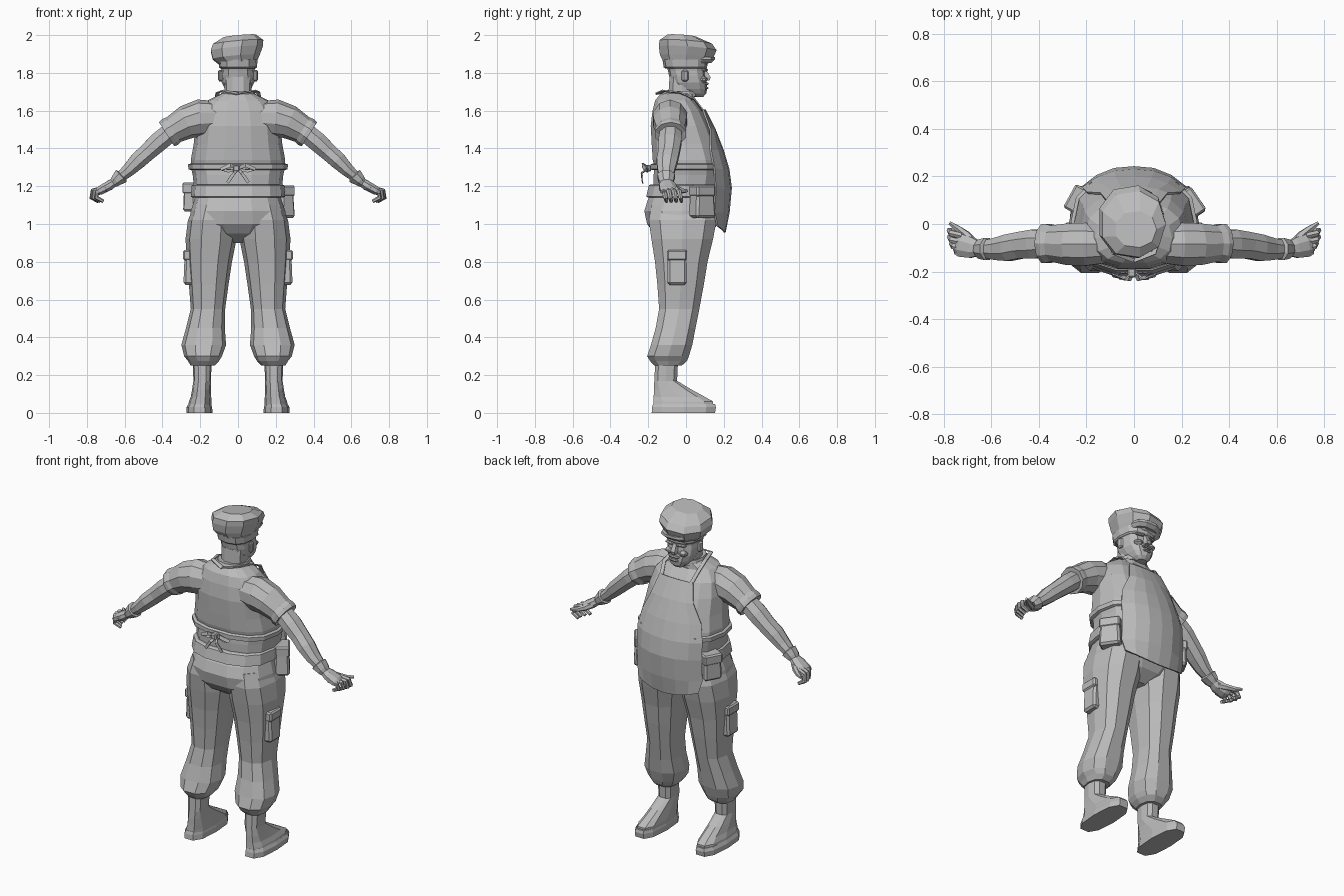
import bpy, bmesh, math
from mathutils import Vector, Matrix

GREY = bpy.data.materials.new("plain_grey")
GREY.diffuse_color = (0.5, 0.5, 0.5, 1)


def finish(name, bm, thick=0):
    bmesh.ops.recalc_face_normals(bm, faces=bm.faces)
    me = bpy.data.meshes.new(name)
    bm.to_mesh(me)
    bm.free()
    me.materials.append(GREY)
    ob = bpy.data.objects.new(name, me)
    bpy.context.collection.objects.link(ob)
    if thick:
        m = ob.modifiers.new("thickness", 'SOLIDIFY')
        m.thickness, m.offset = thick, 0
    return ob


def skin(name, rings):
    """Join closed rings of points into one capped body."""
    bm = bmesh.new()
    vs = [[bm.verts.new(p) for p in r] for r in rings]
    n = len(vs[0])
    for a, b in zip(vs, vs[1:]):
        for i in range(n):
            j = (i + 1) % n
            bm.faces.new((a[i], a[j], b[j], b[i]))
    bm.faces.new(vs[0])
    bm.faces.new(vs[-1])
    return finish(name, bm)


def loft(name, rows, n=12, p=2.5, side=1, tilt=(0, 0)):
    """Stack rounded cross-sections (z, x0, x1, y0, y1)."""
    rings = []
    for z, x0, x1, y0, y1 in rows:
        ring = []
        for i in range(n):
            a = 2 * math.pi * i / n
            c, s = math.cos(a), math.sin(a)
            x = (x0 + x1) / 2 + (x1 - x0) / 2 * math.copysign(abs(c) ** (2 / p), c)
            y = (y0 + y1) / 2 + (y1 - y0) / 2 * math.copysign(abs(s) ** (2 / p), s)
            ring.append((side * x, y, z + tilt[0] * x + tilt[1] * y))
        rings.append(ring)
    return skin(name, rings)


def sym(rows):
    """Expand (z, half width, y0, y1) into full cross-sections."""
    return [(z, -w, w, a, b) for z, w, a, b in rows]


def tube(name, rows, n=8, side=1, ref=(0, 1, 0)):
    """Sweep along (x, y, z, radius along ref, other radius)."""
    pts = [Vector((side * r[0], r[1], r[2])) for r in rows]
    rings = []
    for i, r in enumerate(rows):
        t = (pts[min(i + 1, len(pts) - 1)] - pts[max(i - 1, 0)]).normalized()
        u = Vector(ref)
        u = (u - t * u.dot(t)).normalized()
        v = t.cross(u)
        angs = [2 * math.pi * (k + 0.5) / n for k in range(n)]
        rings.append([pts[i] + u * r[3] * math.cos(a) + v * r[4] * math.sin(a) for a in angs])
    return skin(name, rings)


def block(name, loc, size, turn=0, lean=0, taper=1.0, bevel=0.012):
    bm = bmesh.new()
    bmesh.ops.create_cube(bm, size=1)
    for v in bm.verts:
        if v.co.z > 0:
            v.co.x *= taper
            v.co.y *= taper
    bmesh.ops.scale(bm, vec=size, verts=bm.verts)
    if bevel:
        bmesh.ops.bevel(bm, geom=bm.edges[:], offset=bevel, segments=1, affect='EDGES')
    m = Matrix.Translation(loc) @ Matrix.Rotation(turn, 4, 'Z') @ Matrix.Rotation(lean, 4, 'Y')
    bm.transform(m)
    return finish(name, bm)


# Shirt, trousers seat, belt and waist tie
loft("shirt", sym([(1.18, .215, -.16, .16), (1.21, .235, -.175, .19), (1.26, .24, -.175, .2),
                   (1.30, .25, -.17, .2), (1.34, .25, -.18, .195), (1.42, .235, -.185, .17),
                   (1.52, .225, -.19, .13), (1.60, .205, -.18, .09), (1.655, .16, -.165, .045),
                   (1.685, .1, -.14, .05), (1.70, .07, -.11, .05)]), 14)
loft("collar", sym([(1.675, .095, -.14, .06), (1.705, .085, -.125, .055), (1.70, .07, -.1, .04)]))
loft("trouser_seat", sym([(.90, .06, -.09, .07), (.95, .19, -.17, .14), (1.0, .26, -.21, .17),
                          (1.07, .25, -.225, .18), (1.13, .23, -.205, .175), (1.17, .22, -.18, .16)]), 14)
loft("belt", sym([(1.14, .24, -.205, .19), (1.145, .25, -.215, .195),
                  (1.205, .245, -.2, .195), (1.21, .235, -.19, .185)]), 14)
loft("waist_tie", sym([(1.285, .25, -.18, .2), (1.29, .262, -.192, .21),
                       (1.315, .265, -.192, .21), (1.32, .25, -.18, .2)]), 14)

# Bow at the back
block("bow_knot", (-.01, -.205, 1.295), (.035, .04, .035), bevel=.006)
for s in (-1, 1):
    tube("bow_loop", [(0, -.2, 1.295, .012, .004), (.04, -.23, 1.312, .016, .006),
                      (.09, -.215, 1.29, .014, .005), (.05, -.205, 1.28, .01, .004),
                      (0, -.2, 1.29, .01, .004)], 4, s, (0, 0, 1))
    tube("bow_tail", [(0, -.2, 1.29, .01, .005), (.02, -.235, 1.27, .011, .005),
                      (.055, -.23, 1.22, .012, .005)], 4, s, (1, 0, 0))

# Apron: curved sheet wrapped over the belly
bm = bmesh.new()
cols = (-1, -.72, -.38, 0, .38, .72, 1)
apron = [(1.605, .11, .1, .09), (1.5, .14, .152, .128), (1.39, .195, .195, .13),
         (1.29, .215, .225, .15), (1.19, .215, .238, .155), (1.06, .215, .226, .15),
         (.955, .2, .205, .165)]
grid = [[bm.verts.new((w * t, ye + (yc - ye) * (1 - abs(t) ** 2.5), z + .035 * t * t * (z < 1)))
         for t in cols] for z, w, yc, ye in apron]
for a, b in zip(grid, grid[1:]):
    for i in range(len(cols) - 1):
        bm.faces.new((a[i], a[i + 1], b[i + 1], b[i]))
finish("apron", bm, .01)

for s in (-1, 1):
    tube("apron_strap", [(.1, .09, 1.6, .014, .005), (.115, .045, 1.66, .014, .005),
                         (.108, -.03, 1.695, .014, .005), (.085, -.12, 1.705, .014, .005),
                         (.0, -.152, 1.69, .014, .005)], 4, s, (1, .2, .2))

    # Sleeve, bare arm and glove cuff
    tube("sleeve", [(.1, -.085, 1.565, .08, .085), (.2, -.085, 1.56, .095, .1),
                    (.27, -.085, 1.54, .092, .09), (.34, -.082, 1.5, .08, .075),
                    (.36, -.082, 1.487, .086, .08), (.378, -.082, 1.475, .085, .076),
                    (.374, -.082, 1.478, .06, .05)], 10, s)
    tube("arm", [(.34, -.08, 1.5, .06, .055), (.42, -.085, 1.435, .066, .056),
                 (.48, -.09, 1.38, .06, .05), (.53, -.1, 1.335, .06, .048),
                 (.58, -.105, 1.285, .05, .038), (.645, -.105, 1.23, .034, .026)], 8, s)
    tube("glove_cuff", [(.612, -.105, 1.26, .03, .03), (.618, -.105, 1.254, .05, .046),
                        (.645, -.105, 1.23, .044, .034), (.66, -.103, 1.215, .034, .026)], 8, s)

    # Hand with half-curled fingers and a thumb
    tube("palm", [(.645, -.105, 1.228, .03, .022), (.68, -.1, 1.205, .046, .028),
                  (.725, -.09, 1.18, .052, .026), (.745, -.085, 1.17, .045, .018)], 8, s)
    for k, (y, reach) in enumerate([(-.13, -.022), (-.105, -.006), (-.078, .003), (-.05, .004)]):
        r = .014
        tube("finger", [(.72 + reach, y, 1.185, r, r), (.765 + reach, y + .012, 1.175, r, r),
                        (.772 + reach, y + .022, 1.14, r * .9, r * .9),
                        (.735 + reach, y + .027, 1.12, r * .7, r * .7)], 6, s)
    tube("thumb", [(.675, -.08, 1.2, .022, .02), (.705, -.045, 1.185, .018, .017),
                   (.74, -.02, 1.175, .015, .014), (.775, .005, 1.175, .008, .008)], 6, s)

    # Trouser leg gathered above the boot
    loft("trouser_leg", [(.25, .125, .25, -.17, -.02), (.275, .1, .265, -.195, .01),
                         (.30, .085, .285, -.21, .02), (.36, .063, .3, -.19, .038),
                         (.45, .07, .275, -.165, .055), (.55, .068, .25, -.147, .075),
                         (.68, .05, .26, -.157, .1), (.8, .032, .27, -.17, .12),
                         (.92, .008, .278, -.19, .15), (1.02, .01, .265, -.205, .17),
                         (1.1, .03, .23, -.19, .15)], 10, 2.4, s)

    # Boot with rounded toe and sole
    loft("boot", [(.03, .14, .265, -.18, .15), (.06, .14, .26, -.178, .15),
                  (.085, .142, .25, -.176, .105), (.125, .144, .243, -.174, .03),
                  (.17, .143, .236, -.17, -.045), (.27, .14, .24, -.165, -.04)], 10, 2.7, s)
    loft("boot_sole", [(0, .135, .272, -.188, .16), (.03, .137, .272, -.186, .165),
                       (.048, .142, .262, -.18, .16)], 10, 2.7, s)

    # Thigh pocket with flap
    block("thigh_pocket", (s * .258, -.047, .765), (.055, .1, .175), lean=-s * .04)
    block("pocket_flap", (s * .26, -.047, .835), (.062, .106, .055), bevel=.008)

    # Ear, eye socket ridge and cheek
    block("ear", (s * .093, -.005, 1.785), (.022, .035, .06), turn=s * .3, bevel=.008)
    block("brow", (s * .04, .1, 1.815), (.055, .02, .014), turn=-s * .25, bevel=.005)
    block("cheek", (s * .045, .09, 1.765), (.05, .04, .035), turn=-s * .4, bevel=.013)

# Belt pouches
block("right_pouch", (.235, .085, 1.115), (.09, .125, .165), turn=.6, taper=.85)
block("right_pouch_flap", (.235, .085, 1.175), (.088, .118, .06), turn=.6, bevel=.008)
block("left_pouch", (-.235, .1, 1.14), (.08, .11, .15), turn=-.5, taper=.9)
block("left_pouch_flap", (-.235, .1, 1.19), (.082, .112, .06), turn=-.5, bevel=.008)

# Neck and head
loft("neck", sym([(1.64, .09, -.12, .04), (1.70, .072, -.095, .05), (1.78, .075, -.09, .05)]), 10)
loft("head", sym([(1.672, .03, .03, .09), (1.69, .052, -.02, .107), (1.715, .07, -.06, .112),
                  (1.75, .086, -.08, .11), (1.785, .09, -.09, .103), (1.81, .088, -.095, .1),
                  (1.85, .092, -.105, .1)]), 12)
skin("nose", [[(-.012, .09, 1.82), (.012, .09, 1.82), (.01, .107, 1.818), (-.01, .107, 1.818)],
              [(-.02, .09, 1.78), (.02, .09, 1.78), (.014, .13, 1.777), (-.014, .13, 1.777)],
              [(-.018, .09, 1.76), (.018, .09, 1.76), (.01, .125, 1.76), (-.01, .125, 1.76)]])
block("upper_lip", (0, .11, 1.742), (.06, .022, .012), bevel=.005)
block("lower_lip", (0, .108, 1.72), (.048, .022, .012), bevel=.005)

# Floppy flat cap with short peak
loft("cap_band", sym([(1.822, .092, -.108, .106), (1.83, .1, -.118, .112), (1.87, .104, -.125, .115)]))
loft("cap", [(1.85, -.1, .1, -.122, .115), (1.885, -.14, .115, -.14, .145),
             (1.93, -.152, .132, -.146, .164), (1.962, -.14, .134, -.142, .14),
             (1.993, -.08, .095, -.1, .055)], 9, 2.2, 1, (.09, -.07))
loft("cap_peak", sym([(1.852, .075, .03, .135), (1.87, .09, .02, .155), (1.885, .085, .02, .155)]), 10)
